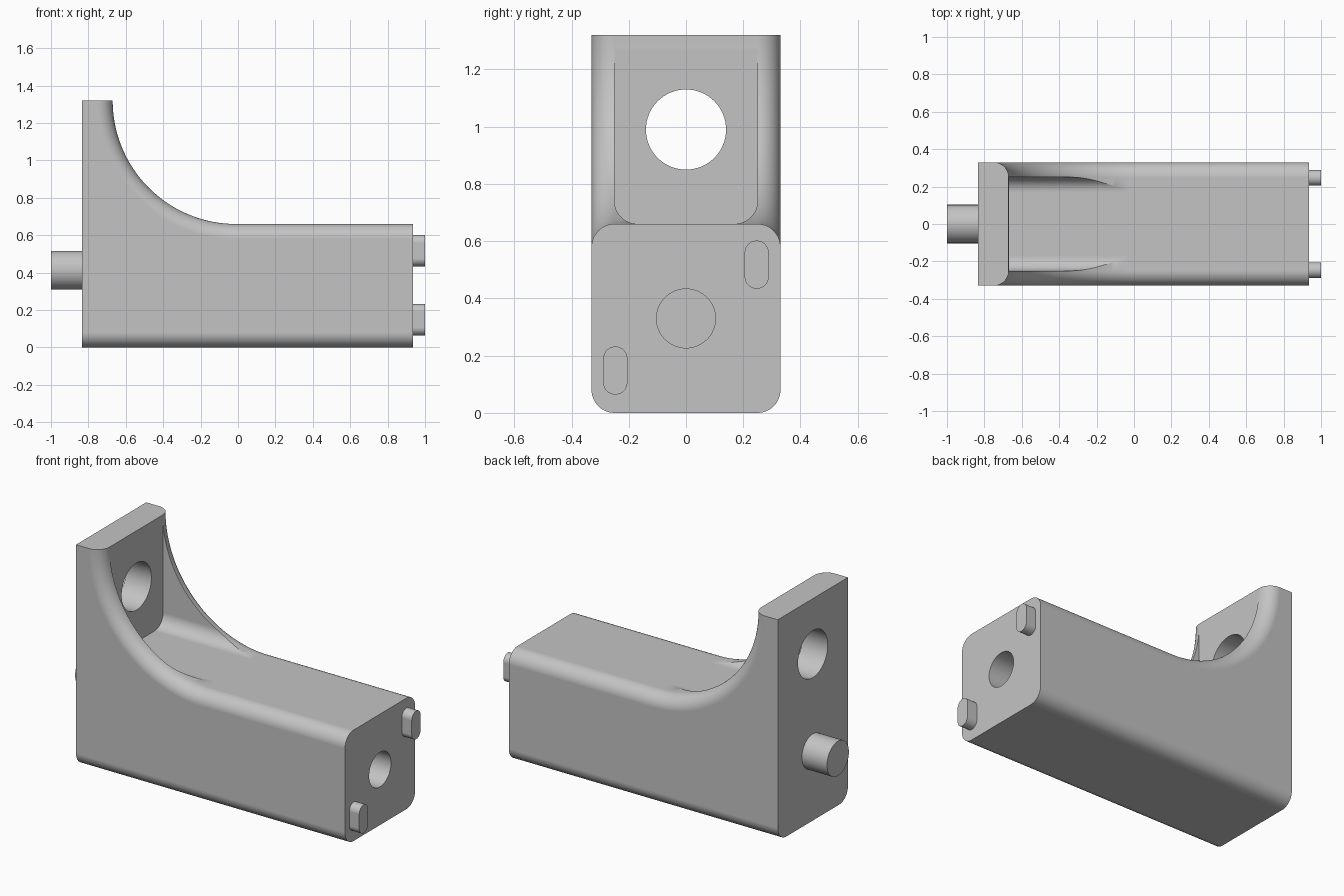
import bpy, bmesh
from math import sin, cos, pi

if "Cube" in bpy.data.objects:
    bpy.data.objects.remove(bpy.data.objects["Cube"], do_unlink=True)

grey = bpy.data.materials.new("plain grey")
grey.use_nodes = True
colour = (0.55, 0.55, 0.55, 1)
grey.diffuse_color = colour
grey.node_tree.nodes["Principled BSDF"].inputs["Base Color"].default_value = colour

BACK, END = -0.835, 0.935          # ends of the body along x
HALF, FILLET = 0.33, 0.08          # half width and edge rounding
BAR_TOP, PLATE_TOP = 0.66, 1.32
ARC_X, ARC_R = -0.01, 0.66         # concave sweep from plate to bar


def loft(name, rings):
    """Skin a row of equal-length closed rings and cap both ends."""
    bm = bmesh.new()
    rows = [[bm.verts.new(p) for p in ring] for ring in rings]
    n = len(rows[0])
    for a, b in zip(rows, rows[1:]):
        for i in range(n):
            j = (i + 1) % n
            bm.faces.new((a[i], a[j], b[j], b[i]))
    bm.faces.new(rows[0])
    bm.faces.new(rows[-1])
    bmesh.ops.remove_doubles(bm, verts=bm.verts, dist=1e-5)
    bmesh.ops.recalc_face_normals(bm, faces=bm.faces)
    mesh = bpy.data.meshes.new(name)
    bm.to_mesh(mesh)
    bm.free()
    mesh.materials.append(grey)
    obj = bpy.data.objects.new(name, mesh)
    bpy.context.collection.objects.link(obj)
    return obj


def rounded_prism(name, x0, x1, cy, cz, w, h, r, steps=16):
    """Rounded rectangle in y and z, extruded along x."""
    pts = []
    for k, (sy, sz) in enumerate(((1, 1), (-1, 1), (-1, -1), (1, -1))):
        for i in range(steps + 1):
            a = (k + i / steps) * pi / 2
            pts.append((cy + sy * (w / 2 - r) + r * cos(a),
                        cz + sz * (h / 2 - r) + r * sin(a)))
    return loft(name, [[(x, y, z) for y, z in pts] for x in (x0, x1)])


def cylinder(name, x0, x1, z, r):
    return rounded_prism(name, x0, x1, 0, z, 2 * r, 2 * r, r)


def activate(obj):
    bpy.ops.object.select_all(action="DESELECT")
    obj.select_set(True)
    bpy.context.view_layer.objects.active = obj


def finish(obj):
    activate(obj)
    bpy.ops.object.shade_smooth_by_angle(angle=pi / 7)
    weighted = obj.modifiers.new("even shading", "WEIGHTED_NORMAL")
    weighted.keep_sharp = True


# Body: side profile lofted across the width, shrinking along the edge fillets
def side_profile(y, d, steps=48):
    pts = [(BACK, y, PLATE_TOP), (BACK, y, d), (END, y, d), (END, y, BAR_TOP - d)]
    for i in range(steps + 1):
        a = i / steps * pi / 2
        pts.append((ARC_X - (ARC_R + d) * sin(a), y,
                    PLATE_TOP - (ARC_R + d) * cos(a)))
    return pts


half = [(HALF - FILLET + FILLET * sin(a), FILLET * (1 - cos(a)))
        for a in (i / 12 * pi / 2 for i in range(13))]
sections = [(-y, d) for y, d in reversed(half)] + half
body = loft("body", [side_profile(y, d) for y, d in sections])

# Cutters: pocket between the side walls, plate hole, socket in the end
floor = BAR_TOP + 0.0005
cutters = [
    rounded_prism("pocket_cutter", -0.668, 0.3, 0, floor + 0.5, 0.5, 1, FILLET),
    cylinder("plate_hole_cutter", -1, -0.3, 0.99, 0.14),
    cylinder("socket_cutter", END - 0.25, 1.1, 0.33, 0.103),
]
for cutter in cutters:
    cutter.hide_render = True
    cut = body.modifiers.new(cutter.name, "BOOLEAN")
    cut.operation = "DIFFERENCE"
    cut.solver = "EXACT"
    cut.object = cutter
    activate(body)
    bpy.ops.object.modifier_apply(modifier=cut.name)
    bpy.data.objects.remove(cutter, do_unlink=True)
finish(body)

# Round peg on the plate and two slotted keys on the end
finish(cylinder("round_peg", -1, BACK, 0.413, 0.103))
for name, y, z in (("upper_key", 0.247, 0.518), ("lower_key", -0.247, 0.148)):
    finish(rounded_prism(name, END, 1, y, z, 0.084, 0.168, 0.042))
